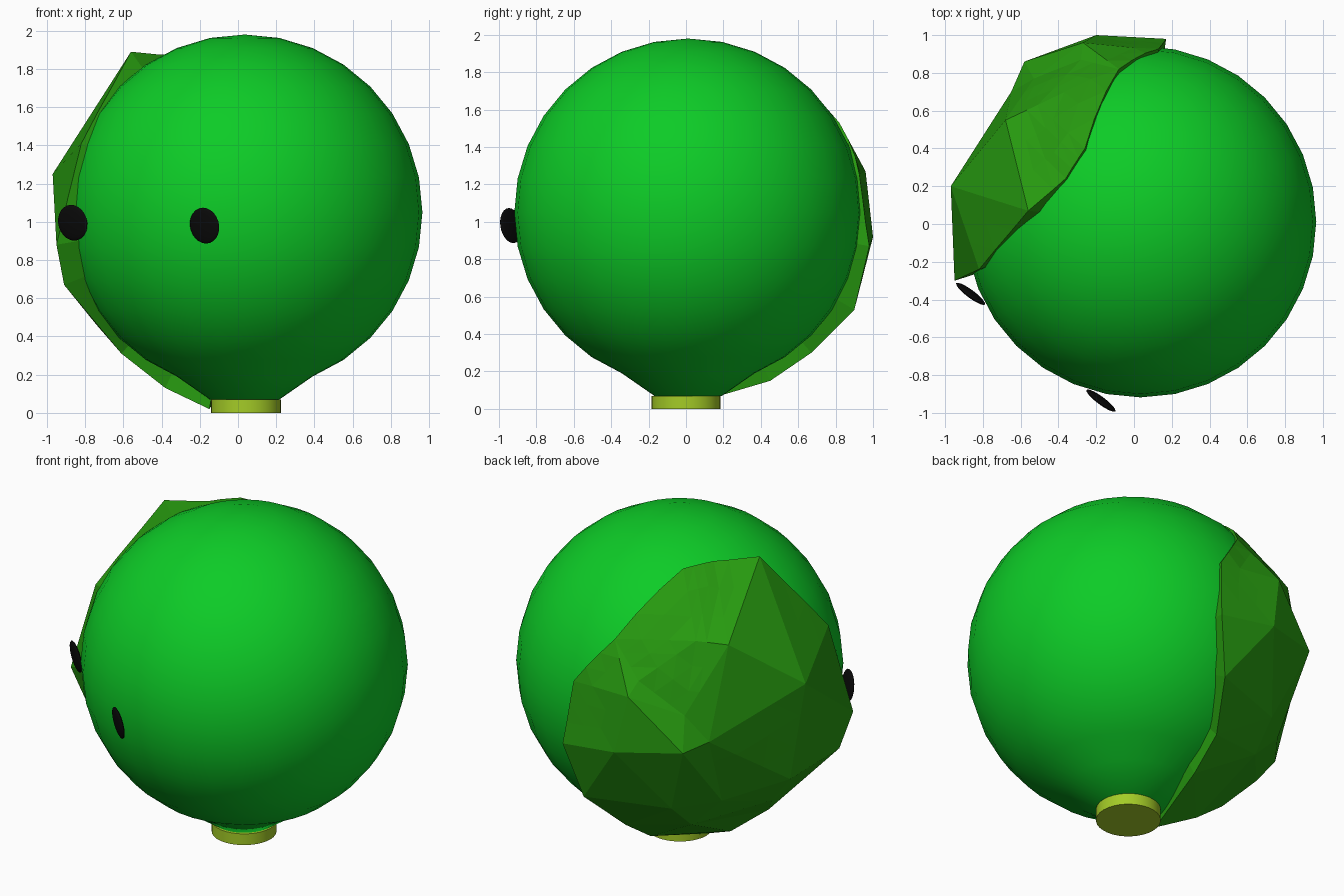
import bpy
import bmesh
from math import radians
from mathutils import Vector
from mathutils.geometry import delaunay_2d_cdt

cube = bpy.data.objects.get("Cube")
if cube:
    bpy.data.objects.remove(cube, do_unlink=True)

HEAD_CENTRE = Vector((0.035, 0.012, 1.05))
HEAD_RADIUS = 0.93
STEM_HEIGHT = 0.07
FACE_DIRECTION = Vector((-0.58, -0.78, -0.15))


def make_material(name, colour):
    material = bpy.data.materials.new(name)
    material.use_nodes = True
    material.diffuse_color = (*colour, 1)
    shader = material.node_tree.nodes["Principled BSDF"]
    shader.inputs["Base Color"].default_value = (*colour, 1)
    return material


def make_object(name, bm, material, smooth=True):
    mesh = bpy.data.meshes.new(name)
    bmesh.ops.recalc_face_normals(bm, faces=bm.faces)
    bm.to_mesh(mesh)
    bm.free()
    mesh.materials.append(material)
    part = bpy.data.objects.new(name, mesh)
    bpy.context.collection.objects.link(part)
    if smooth:
        bpy.ops.object.select_all(action='DESELECT')
        part.select_set(True)
        bpy.context.view_layer.objects.active = part
        bpy.ops.object.shade_smooth_by_angle(angle=radians(40))
    return part


bright_green = make_material("bright green", (0.004, 0.6, 0.02))
leaf_green = make_material("leaf green", (0.02, 0.32, 0.005))
lime = make_material("lime", (0.37, 0.6, 0.02))
black = make_material("black", (0.003, 0.003, 0.003))

# Head: a sphere whose lowest ring is drawn down to a neck
bm = bmesh.new()
bmesh.ops.create_uvsphere(bm, u_segments=32, v_segments=16, radius=HEAD_RADIUS)
for vert in bm.verts:
    vert.co += HEAD_CENTRE
    if vert.co.z < 0.16:
        vert.co.z = STEM_HEIGHT
make_object("head", bm, bright_green)

# Stem: short cylinder under the neck
bm = bmesh.new()
bmesh.ops.create_cone(bm, cap_ends=True, segments=32, radius1=0.184,
                      radius2=0.184, depth=STEM_HEIGHT)
stem = make_object("stem", bm, lime)
stem.location = (0.042, 0, STEM_HEIGHT / 2)

# Eyes: thin round lenses turned to the same direction
for name, place in (("right_eye", (-0.865, -0.37, 0.995)),
                    ("left_eye", (-0.175, -0.935, 0.98))):
    bm = bmesh.new()
    bmesh.ops.create_uvsphere(bm, u_segments=24, v_segments=12, radius=0.095)
    bmesh.ops.scale(bm, vec=(1, 1, 0.16), verts=bm.verts)
    eye = make_object(name, bm, black)
    eye.location = place
    eye.rotation_euler = FACE_DIRECTION.to_track_quat('Z', 'Y').to_euler()

# Leaf patch: a faceted shell over the back of the head
outline = [
    (0.17, 0.98, 0.87), (0.13, 0.92, 1.25), (-0.08, 0.82, 1.53),
    (-0.26, 0.4, 1.86), (-0.36, 0.24, 1.87), (-0.56, 0.07, 1.89),
    (-0.82, -0.24, 1.41), (-0.95, -0.3, 0.88), (-0.91, -0.22, 0.67),
    (-0.61, 0.05, 0.31), (-0.38, 0.1, 0.13), (-0.15, 0.01, 0.02),
    (-0.07, 0.45, 0.15), (-0.05, 0.67, 0.3), (0.08, 0.9, 0.53),
]
folds = [
    (-0.27, 0.96, 1.27), (-0.28, 0.87, 1.34), (-0.53, 0.77, 1.15),
    (-0.51, 0.63, 1.56), (-0.68, 0.55, 1.55), (-0.97, 0.2, 1.25),
    (-0.65, 0.7, 0.99), (-0.87, 0.21, 0.63), (-0.58, 0.86, 0.96),
    (-0.2, 1, 0.92), (-0.41, 0.73, 0.52), (-0.43, 0.56, 0.36),
    (-0.62, 0.53, 0.55), (-0.74, 0.2, 0.46),
]
points = [Vector(p) for p in outline + folds]
axis = Vector((-0.56, 0.78, -0.05)).normalized()
side = axis.cross(Vector((0, 0, 1))).normalized()
rise = side.cross(axis)


def flatten(point):
    """Stereographic position of a point seen along the patch axis."""
    ray = (point - HEAD_CENTRE).normalized()
    return Vector((ray.dot(side), ray.dot(rise))) / (1 + ray.dot(axis))


_, _, faces, origins, _, _ = delaunay_2d_cdt(
    [flatten(p) for p in points], [], [list(range(len(outline)))], 1, 1e-5)
bm = bmesh.new()
verts = [bm.verts.new(points[o[0]]) for o in origins]
for face in faces:
    bm.faces.new([verts[i] for i in face])

# Keep the facets clear of the head
bmesh.ops.subdivide_edges(bm, edges=bm.edges[:], cuts=2, use_grid_fill=True)
for vert in bm.verts:
    ray = vert.co - HEAD_CENTRE
    if ray.length < HEAD_RADIUS + 0.012:
        vert.co = HEAD_CENTRE + ray.normalized() * (HEAD_RADIUS + 0.012)

# Turn the rim in beneath the head surface
rim = [edge for edge in bm.edges if edge.is_boundary]
turned = bmesh.ops.extrude_edge_only(bm, edges=rim)["geom"]
for vert in turned:
    if isinstance(vert, bmesh.types.BMVert):
        ray = vert.co - HEAD_CENTRE
        vert.co = HEAD_CENTRE + ray.normalized() * (HEAD_RADIUS - 0.03)
make_object("leaf_patch", bm, leaf_green, smooth=False)
